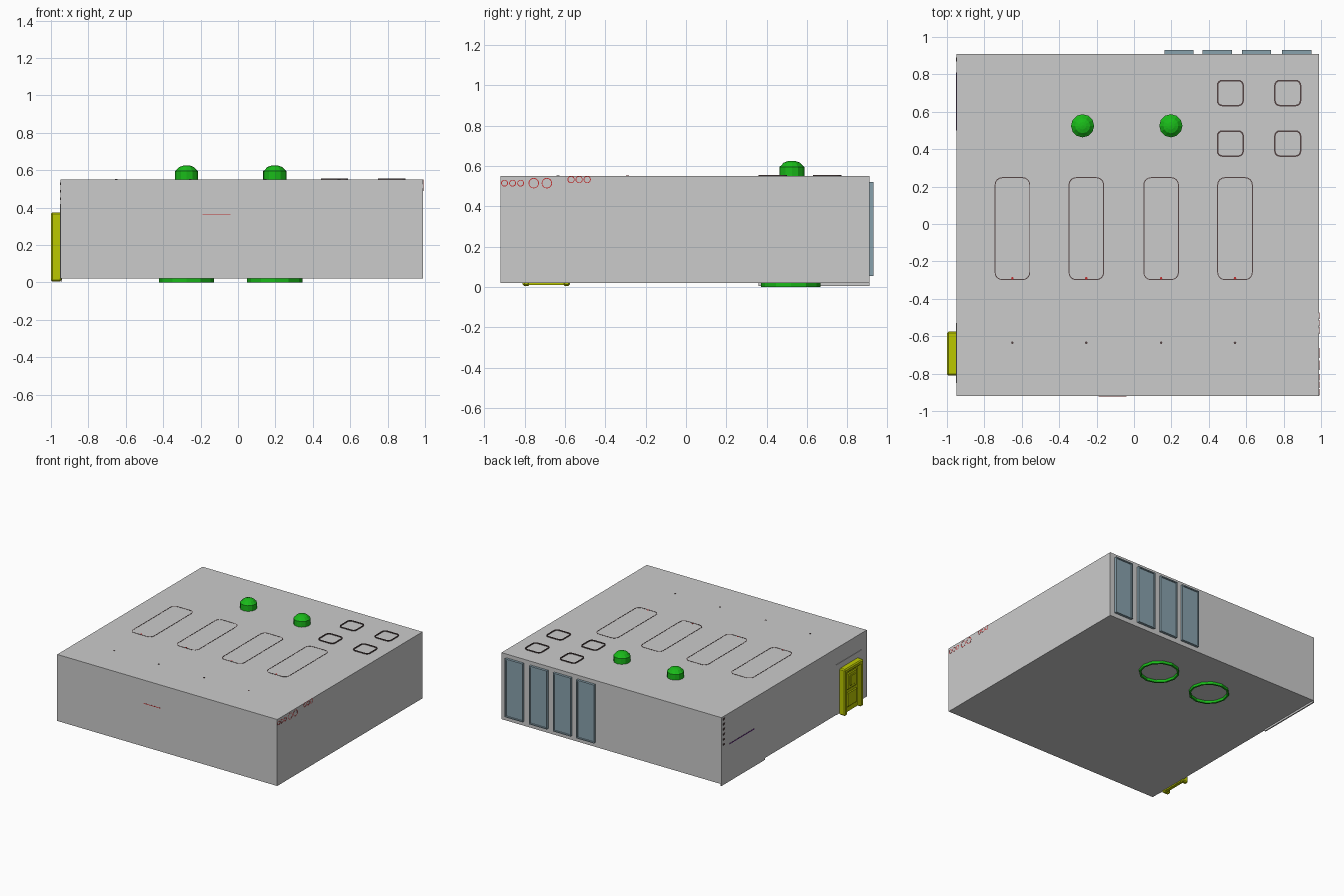
import bpy, bmesh, math
from mathutils import Vector, Matrix

if "Cube" in bpy.data.objects:
    bpy.data.objects.remove(bpy.data.objects["Cube"])


def material(name, r, g, b):
    m = bpy.data.materials.new(name)
    m.diffuse_color = (r, g, b, 1)
    m.use_nodes = True
    m.node_tree.nodes["Principled BSDF"].inputs["Base Color"].default_value = m.diffuse_color
    return m


GREEN = material("green", 0.01, 0.5, 0.01)
YELLOW = material("yellow", 0.5, 0.58, 0.0)
GLASS = material("glass_blue", 0.25, 0.36, 0.42)
DARK = material("dark_brown", 0.09, 0.06, 0.06)
RED = material("red", 0.55, 0.03, 0.03)
PURPLE = material("purple", 0.12, 0.02, 0.2)


def finish(name, bm, mat=None):
    bmesh.ops.recalc_face_normals(bm, faces=bm.faces)
    me = bpy.data.meshes.new(name)
    bm.to_mesh(me)
    bm.free()
    ob = bpy.data.objects.new(name, me)
    bpy.context.collection.objects.link(ob)
    if mat:
        me.materials.append(mat)
    return ob


def box(name, lo, hi, mat=None, bevel=0.0):
    bm = bmesh.new()
    lo, hi = Vector(lo), Vector(hi)
    bmesh.ops.create_cube(bm, size=1, matrix=Matrix.Translation((lo + hi) / 2)
                          @ Matrix.Diagonal((*(hi - lo), 1)))
    ob = finish(name, bm, mat)
    if bevel:
        mod = ob.modifiers.new("bevel", 'BEVEL')
        mod.width, mod.segments = bevel, 1
    return ob


def lathe(name, profile, n, loc, mat, closed=False, axis='Z'):
    """Revolve (radius, height) points; a closed profile gives a ring."""
    bm = bmesh.new()
    rings = [[bm.verts.new((r * math.cos(a), r * math.sin(a), z))
              for a in (2 * math.pi * i / n for i in range(n))] for r, z in profile]
    pairs = list(zip(rings, rings[1:])) + ([(rings[-1], rings[0])] if closed else [])
    for a, b in pairs:
        for i in range(n):
            j = (i + 1) % n
            bm.faces.new((a[i], a[j], b[j], b[i]))
    if not closed:
        bm.faces.new(rings[0])
        bm.faces.new(rings[-1])
    ob = finish(name, bm, mat)
    ob.location = loc
    if axis == 'X':
        ob.rotation_euler = (0, math.pi / 2, 0)
    return ob


def ring(name, r, w, h, n, loc, mat, axis='Z'):
    return lathe(name, [(r - w, 0), (r, 0), (r, h), (r - w, h)], n, loc, mat, True, axis)


def rounded_frame(name, cx, cy, sx, sy, rad, w, z0, z1, mat):
    """Flat rounded-rectangle outline lying on the roof."""
    def pts(inset):
        out = []
        for k, (qx, qy) in enumerate(((1, 1), (-1, 1), (-1, -1), (1, -1))):
            for s in range(5):
                a = math.pi / 2 * (k + s / 4)
                out.append((cx + qx * (sx / 2 - rad) + (rad - inset) * math.cos(a),
                            cy + qy * (sy / 2 - rad) + (rad - inset) * math.sin(a)))
        return out
    bm = bmesh.new()
    loops = [[bm.verts.new((x, y, z)) for x, y in pts(i)]
             for i, z in ((w, z0), (0, z0), (0, z1), (w, z1))]
    for k in range(4):
        a, b = loops[k], loops[(k + 1) % 4]
        for i in range(20):
            j = (i + 1) % 20
            bm.faces.new((a[i], a[j], b[j], b[i]))
    return finish(name, bm, mat)


# Main building shell and the strip under its left wall
X0, X1, Y0, Y1, Z0, Z1 = -0.95, 0.99, -0.92, 0.91, 0.02, 0.55
box("building_shell", (X0, Y0, Z0), (X1, Y1, Z1))
box("left_wall_strip", (X0, 0.36, 0.005), (X0 + 0.01, Y1, Z0))

# Back windows: bevelled pane with a frame and recessed glass
for i, cx in enumerate((0.24, 0.445, 0.655, 0.87)):
    bm = bmesh.new()
    v = [bm.verts.new(p) for p in ((cx - .078, Y1, .055), (cx + .078, Y1, .055),
                                   (cx + .078, Y1, .52), (cx - .078, Y1, .52))]
    f = bm.faces.new(v)
    top = bmesh.ops.extrude_face_region(bm, geom=[f])["geom"]
    bmesh.ops.translate(bm, vec=(0, 0.02, 0),
                        verts=[g for g in top if isinstance(g, bmesh.types.BMVert)])
    front = [g for g in top if isinstance(g, bmesh.types.BMFace)][0]
    bmesh.ops.recalc_face_normals(bm, faces=bm.faces)
    bmesh.ops.inset_individual(bm, faces=[front], thickness=0.012)
    bmesh.ops.inset_individual(bm, faces=[front], thickness=0.003, depth=-0.006)
    finish(f"window_{i + 1}", bm, GLASS)

# Green tanks: faceted cap above the roof, foot ring under the floor
for i, cx in enumerate((-0.275, 0.197)):
    lathe(f"tank_cap_{i + 1}", [(.062, Z1 - .01), (.062, .595), (.053, .603), (.04, .617),
                                (.02, .624), (.004, .626)], 12, (cx, 0.525, 0), GREEN)
    ring(f"tank_foot_{i + 1}", 0.148, 0.014, 0.022, 12, (cx, 0.52, 0.0), GREEN)

# Roof outlines: four small squares, four long panels, small studs
for cx in (0.515, 0.822):
    for cy in (0.70, 0.43):
        rounded_frame("small_roof_frame", cx, cy, .145, .142, .03, .008, Z1 - .005, .556, DARK)
for cx in (-0.65, -0.255, 0.145, 0.54):
    rounded_frame("long_roof_frame", cx, -.025, .19, .55, .04, .005, Z1 - .005, .5515, DARK)
    for cy, m in ((-0.29, RED), (-0.635, DARK)):
        lathe("roof_stud", [(.007, Z1 - .005), (.007, .552)], 8, (cx, cy, 0), m)

# Yellow door on the left wall: posts, header, leaf and raised panels
YA, YB = -0.81, -0.575
box("door_surround", (X0 - .003, -.85, Z0), (X0, -.53, .42))
for a in (YA, YB - .035):
    box("door_post", (-1.0, a, 0.005), (X0 + .005, a + .035, .375), YELLOW, .008)
box("door_header", (-1.0, YA, .34), (X0 + .005, YB, .375), YELLOW, .008)
box("door_leaf", (-.972, YA + .03, .01), (X0 + .002, YB - .03, .35), YELLOW)
box("door_upper_panel", (-.985, YA + .055, .19), (-.97, YB - .055, .32), YELLOW, .006)
box("door_window", (-.99, YA + .085, .215), (-.98, YB - .085, .295), YELLOW, .004)
box("door_lower_panel", (-.982, YA + .055, .05), (-.97, YB - .055, .165), YELLOW, .006)

# Thin red rings on the right wall
for y, z, r in ((-.90, .515, .017), (-.86, .515, .017), (-.82, .515, .017), (-.755, .515, .026),
                (-.69, .515, .026), (-.57, .533, .018), (-.53, .533, .018), (-.49, .533, .018)):
    ring("wall_ring", r, .004, .003, 20, (X1 - .002, y, z), RED, 'X')

# Small trim on the left and front walls
for k in range(6):
    box("corner_dot", (X0 - .002, .87, .32 + k * .04), (X0, .89, .335 + k * .04), DARK)
box("wall_rail", (X0 - .002, .5, .30), (X0, .81, .307), PURPLE)
box("front_mark", (-.19, Y0 - .001, .362), (-.04, Y0, .367), RED)
